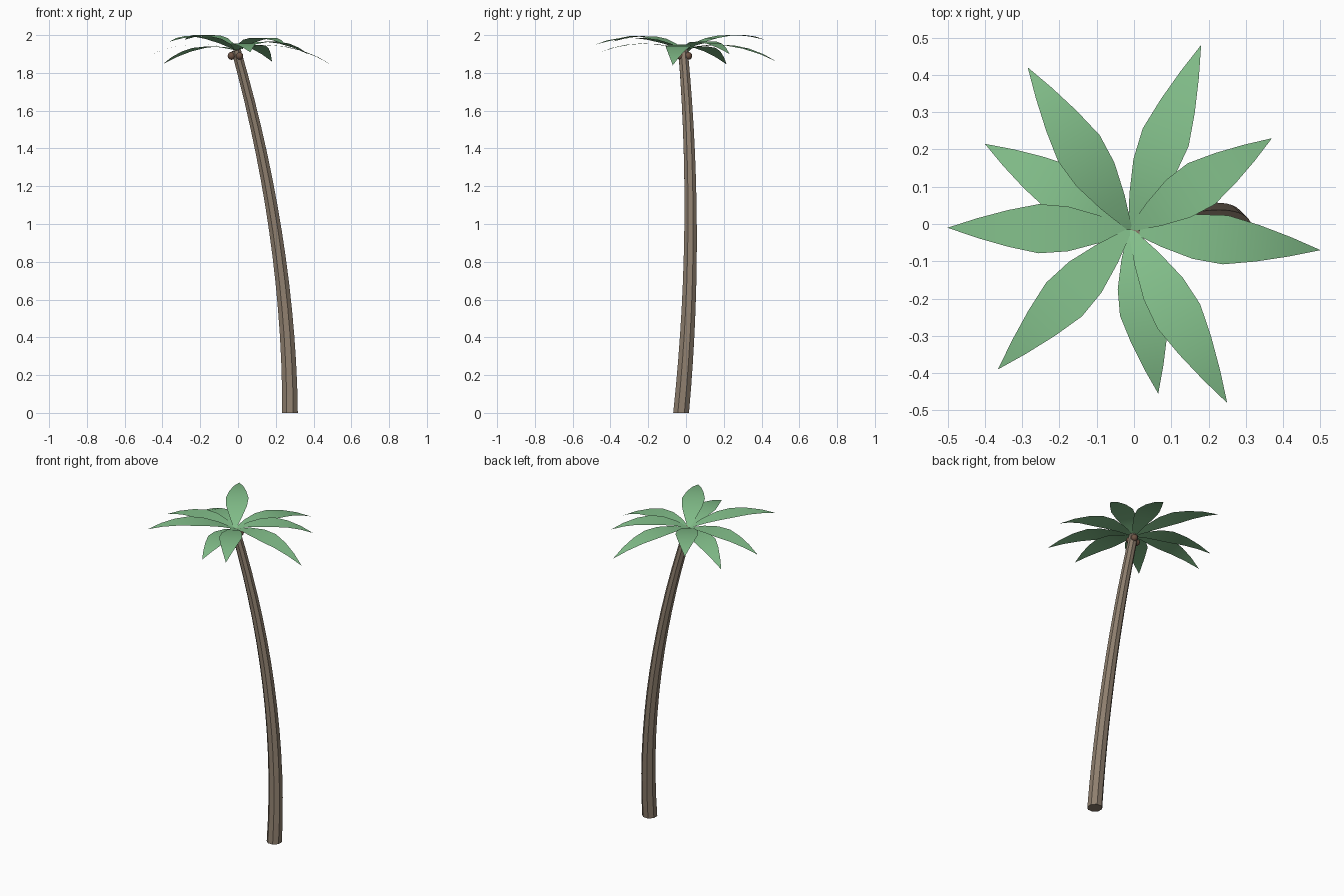
import bpy, bmesh, math
from mathutils import Vector

if "Cube" in bpy.data.objects:
    bpy.data.objects.remove(bpy.data.objects["Cube"])


def material(name, rgb):
    m = bpy.data.materials.new(name)
    m.diffuse_color = (*rgb, 1)
    m.use_nodes = True
    m.node_tree.nodes["Principled BSDF"].inputs["Base Color"].default_value = m.diffuse_color
    return m


bark = material("bark", (0.27, 0.21, 0.155))
green = material("leaf_green", (0.23, 0.53, 0.26))
brown = material("nut_brown", (0.16, 0.09, 0.06))


def finish(bm, name, mat, angle):
    mesh = bpy.data.meshes.new(name)
    bm.to_mesh(mesh)
    bm.free()
    mesh.materials.append(mat)
    ob = bpy.data.objects.new(name, mesh)
    bpy.context.collection.objects.link(ob)
    bpy.ops.object.select_all(action='DESELECT')
    ob.select_set(True)
    bpy.context.view_layer.objects.active = ob
    bpy.ops.object.shade_smooth_by_angle(angle=math.radians(angle))
    return ob


# Leaning, tapered eight-sided trunk
def spine(t):
    return Vector((0.275 - 0.285 * t ** 1.9,
                   -0.026 + 0.01 * t + 0.18 * t * (1 - t), 1.92 * t))


SIDES, STEPS = 8, 14
bm = bmesh.new()
rings = []
for i in range(STEPS + 1):
    t = i / STEPS
    d = (spine(t + 0.01) - spine(max(t - 0.01, 0))).normalized() if i else Vector((0, 0, 1))
    u = Vector((0, 1, 0)).cross(d).normalized()
    v = d.cross(u)
    r = 0.045 - 0.018 * t
    ring = []
    for k in range(SIDES):
        a = 2 * math.pi * (k + 0.5) / SIDES
        ring.append(bm.verts.new(spine(t) + r * (u * math.cos(a) + v * math.sin(a))))
    rings.append(ring)
for lo, hi in zip(rings, rings[1:]):
    for k in range(SIDES):
        n = (k + 1) % SIDES
        bm.faces.new((lo[k], lo[n], hi[n], hi[k]))
bm.faces.new(rings[0][::-1])
bm.faces.new(rings[-1])
finish(bm, "trunk", bark, 30)

# Coconuts tucked under the crown
for i, (x, y) in enumerate([(-0.035, -0.02), (0.008, -0.03), (0.008, 0.012)]):
    bm = bmesh.new()
    bmesh.ops.create_uvsphere(bm, u_segments=10, v_segments=6, radius=0.021)
    bmesh.ops.translate(bm, verts=bm.verts, vec=(x, y, 1.89))
    finish(bm, f"coconut_{i + 1}", brown, 60)

# Arching fronds: tip position and arch height
FRONDS = [(0.18, 0.48, 1.86, 0.055), (0.37, 0.23, 1.90, 0.055),
          (0.50, -0.07, 1.84, 0.06), (0.25, -0.48, 1.95, 0.05),
          (0.065, -0.455, 1.91, 0.04), (-0.365, -0.39, 1.965, 0.05),
          (-0.50, -0.01, 1.88, 0.05), (-0.40, 0.215, 1.845, 0.05),
          (-0.285, 0.42, 1.975, 0.05)]
# Half width along the length
PROFILE = [(0, 0.006), (0.17, 0.037), (0.34, 0.06), (0.5, 0.066), (0.67, 0.049), (0.84, 0.026)]
ROOT = Vector((-0.01, -0.015, 1.92))

for i, (x, y, z, arch) in enumerate(FRONDS):
    bm = bmesh.new()
    tip = Vector((x, y, z))
    side = Vector((ROOT.y - y, x - ROOT.x, 0)).normalized()
    rows = []
    for t, w in PROFILE:
        c = ROOT.lerp(tip, t) + Vector((0, 0, 4 * arch * t * (1 - t)))
        rows.append((bm.verts.new(c - side * w), bm.verts.new(c + side * w)))
    for a, b in zip(rows, rows[1:]):
        bm.faces.new((a[0], b[0], b[1], a[1]))
    bm.faces.new((rows[-1][0], bm.verts.new(tip), rows[-1][1]))
    finish(bm, f"frond_{i + 1}", green, 60)
